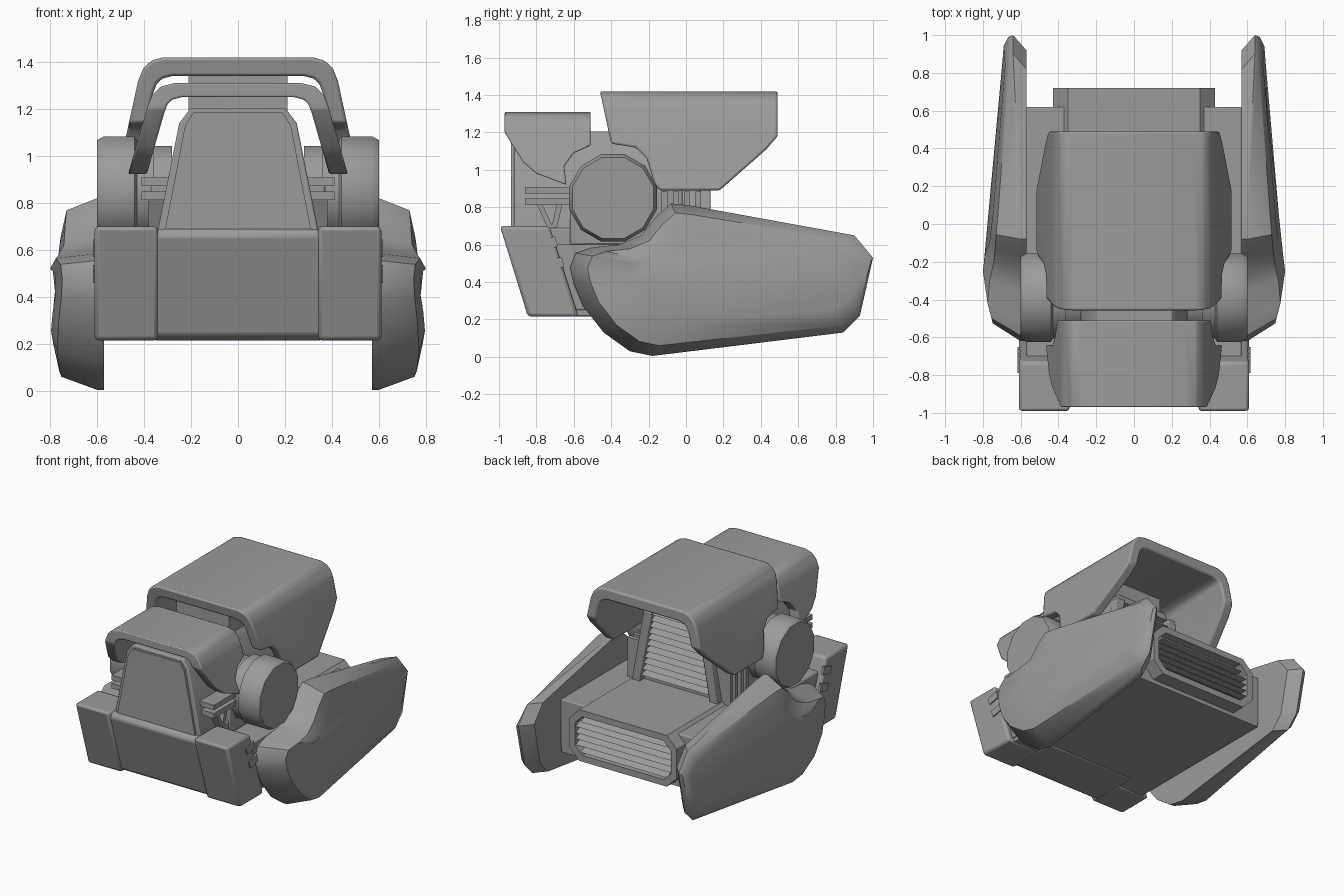
import bpy, bmesh, math
from mathutils import Vector

cube = bpy.data.objects.get("Cube")
if cube:
    bpy.data.objects.remove(cube, do_unlink=True)

grey = bpy.data.materials.new("plain grey")
grey.use_nodes = True
grey.diffuse_color = (0.33, 0.33, 0.33, 1)
grey.node_tree.nodes["Principled BSDF"].inputs["Base Color"].default_value = grey.diffuse_color


def finish(name, bm, bevel=0.0, segments=2, smooth=True):
    bmesh.ops.recalc_face_normals(bm, faces=bm.faces)
    mesh = bpy.data.meshes.new(name)
    bm.to_mesh(mesh)
    bm.free()
    mesh.materials.append(grey)
    ob = bpy.data.objects.new(name, mesh)
    bpy.context.scene.collection.objects.link(ob)
    if bevel:
        add_bevel(ob, bevel, segments)
    if smooth:
        soften(ob)
    return ob


def add_bevel(ob, width, segments=2):
    mod = ob.modifiers.new("edges", "BEVEL")
    mod.width, mod.segments = width, segments
    mod.limit_method, mod.angle_limit = "ANGLE", math.radians(28)


def soften(ob):
    bpy.ops.object.select_all(action="DESELECT")
    ob.select_set(True)
    bpy.context.view_layer.objects.active = ob
    bpy.ops.object.shade_smooth_by_angle(angle=math.radians(35))


def loft(name, loops, bevel=0.0, smooth=True):
    """Bridge equal-length closed loops and cap both ends."""
    bm = bmesh.new()
    rings = [[bm.verts.new(p) for p in loop] for loop in loops]
    n = len(rings[0])
    for a, b in zip(rings, rings[1:]):
        for i in range(n):
            j = (i + 1) % n
            bm.faces.new((a[i], a[j], b[j], b[i]))
    bm.faces.new(rings[0])
    bm.faces.new(rings[-1])
    return finish(name, bm, bevel, smooth=smooth)


def side_prism(name, profile, x0, x1, bevel=0.0):
    return loft(name, [[(x, y, z) for y, z in profile] for x in (x0, x1)], bevel)


def front_prism(name, profile, y0, y1, bevel=0.0):
    return loft(name, [[(x, y, z) for x, z in profile] for y in (y0, y1)], bevel)


def box(name, x, y, z, bevel=0.0):
    return side_prism(name, [(y[0], z[0]), (y[1], z[0]), (y[1], z[1]), (y[0], z[1])],
                      x[0], x[1], bevel)


def mirrored(ob):
    """Add the opposite side as its own object."""
    left_name = ob.name
    twin = ob.copy()
    twin.data = ob.data.copy()
    twin.name = "right_" + left_name
    ob.name = "left_" + left_name
    for v in twin.data.vertices:
        v.co.x = -v.co.x
    twin.data.flip_normals()
    bpy.context.scene.collection.objects.link(twin)


def hood(name, outer, inner, profile, bevel):
    """Arched shell trimmed to a side outline."""
    half = outer + inner[::-1]
    left = outer
    section = [(-x, z) for x, z in left[::-1]] + left + inner[::-1] + [(-x, z) for x, z in inner]
    ys = [p[0] for p in profile]
    shell = front_prism(name, section, min(ys) - 0.05, max(ys) + 0.05)
    cutter = side_prism("hood_cutter", profile, -1, 1)
    cutter.hide_render = True
    mod = shell.modifiers.new("trim", "BOOLEAN")
    mod.operation, mod.solver, mod.object = "INTERSECT", "EXACT", cutter
    graph = bpy.context.evaluated_depsgraph_get()
    old = shell.data
    trimmed = bpy.data.meshes.new_from_object(shell.evaluated_get(graph))
    shell.modifiers.clear()
    shell.data = trimmed
    bpy.data.meshes.remove(old)
    bpy.data.objects.remove(cutter, do_unlink=True)
    add_bevel(shell, bevel)
    soften(shell)


# Two arched covers over the cabin
hood("rear_hood",
     [(0.32, 1.42), (0.37, 1.405), (0.405, 1.37), (0.425, 1.32), (0.53, 0.84)],
     [(0.28, 1.34), (0.32, 1.33), (0.345, 1.31), (0.36, 1.27), (0.46, 0.84)],
     [(-0.46, 1.42), (0.49, 1.42), (0.49, 1.18), (0.43, 1.11), (0.18, 0.89),
      (-0.14, 0.89), (-0.17, 0.93), (-0.21, 1.06), (-0.27, 1.12), (-0.40, 1.14)], 0.012)
hood("front_hood",
     [(0.27, 1.31), (0.33, 1.295), (0.365, 1.26), (0.385, 1.21), (0.48, 0.88)],
     [(0.24, 1.25), (0.28, 1.24), (0.30, 1.22), (0.315, 1.18), (0.40, 0.88)],
     [(-0.97, 1.31), (-0.51, 1.31), (-0.51, 1.13), (-0.60, 1.09), (-0.65, 1.02),
      (-0.64, 0.92), (-0.80, 0.98), (-0.87, 1.04), (-0.97, 1.20)], 0.008)

# Tapered cabin with a raised front plate and a roof spine
cabin = [(-0.345, 0.60), (0.345, 0.60), (0.34, 0.69), (0.25, 1.14), (0.20, 1.205),
         (-0.20, 1.205), (-0.25, 1.14), (-0.34, 0.69)]
front_prism("cabin", cabin, -0.92, 0.08, 0.008)
front_prism("cabin_front_plate", [(-0.31, 0.69), (0.31, 0.69), (0.225, 1.13), (0.19, 1.185),
            (-0.19, 1.185), (-0.225, 1.13)], -0.935, -0.91)
box("roof_spine", (-0.21, 0.21), (-0.40, 0.02), (1.15, 1.345))

# Rear cabin grille with frame rails and slats
for i in range(11):
    z = 0.66 + i * 0.046
    w = 0.275 - (z - 0.66) * 0.2
    side_prism("cabin_grille_slat", [(0.07, z), (0.125, z + 0.004), (0.07, z + 0.03)], -w, w)
mirrored(front_prism("cabin_grille_rail", [(0.28, 0.61), (0.345, 0.61), (0.25, 1.14),
                     (0.185, 1.14)], 0.05, 0.13, 0.006))

# Lower hull with an eight-sided rear
side_prism("front_hull", [(-0.97, 0.66), (-0.95, 0.69), (-0.52, 0.69), (-0.45, 0.62),
           (-0.45, 0.215), (-0.80, 0.215), (-0.84, 0.24)], -0.36, 0.36, 0.012)


def octagon(w, z0, z1, c):
    pts = [(w - c, z0), (w, z0 + c), (w, z1 - c), (w - c, z1)]
    return pts + [(-x, z) for x, z in pts[::-1]]


def ring(w, z0, z1, c, y):
    return [(x, y, z) for x, z in octagon(w, z0, z1, c)]


loft("rear_hull", [ring(0.43, 0.23, 0.62, 0.08, -0.55), ring(0.43, 0.25, 0.62, 0.08, 0.72),
                   ring(0.385, 0.295, 0.575, 0.06, 0.72), ring(0.385, 0.295, 0.575, 0.06, 0.66)],
     smooth=False)
for i in range(6):
    z = 0.305 + i * 0.044
    w = 0.345 if i in (0, 5) else 0.385
    side_prism("rear_grille_slat", [(0.655, z), (0.71, z + 0.004), (0.655, z + 0.032)], -w, w)
mirrored(box("hull_side", (0.34, 0.57), (-0.72, 0.62), (0.25, 0.60), 0.008))
box("belly", (-0.56, 0.56), (-0.60, 0.62), (0.22, 0.30))

# Slanted front corner blocks with side vents
mirrored(side_prism("corner_block", [(-0.995, 0.70), (-0.73, 0.70), (-0.575, 0.215),
                    (-0.845, 0.215)], 0.34, 0.61, 0.018))
for dy, dz in ((0, 0), (0.035, -0.11)):
    mirrored(side_prism("corner_vent", [(-0.79 + dy, 0.62 + dz), (-0.70 + dy, 0.645 + dz),
                        (-0.685 + dy, 0.59 + dz), (-0.77 + dy, 0.57 + dz)], 0.60, 0.617))

# Round shoulder joints: collar, drum and chamfered cap
def circle(x, r, n=12):
    return [(x, -0.39 + r * math.cos(math.tau * (i + 0.5) / n),
             0.85 + r * math.sin(math.tau * (i + 0.5) / n)) for i in range(n)]


mirrored(loft("shoulder_joint", [circle(0.28, 0.20), circle(0.36, 0.20), circle(0.36, 0.225),
         circle(0.43, 0.225), circle(0.44, 0.242), circle(0.57, 0.242), circle(0.60, 0.225)]))

# Small brackets ahead of the joints and fins behind them
for z in (0.83, 0.89):
    mirrored(box("bracket_bar", (0.28, 0.41), (-0.86, -0.58), (z - 0.018, z + 0.018)))
for y in (-0.80, -0.69):
    s = 0.06 if y < -0.75 else -0.03
    mirrored(side_prism("bracket_strut", [(y, 0.82), (y + 0.03, 0.82), (y + 0.03 + s, 0.69),
                        (y + s, 0.69)], 0.30, 0.38))
mirrored(box("joint_mount", (0.24, 0.37), (-0.62, -0.02), (0.60, 0.90), 0.01))
for i in range(4):
    y = -0.13 + i * 0.06
    mirrored(box("cooling_fin", (0.25, 0.41), (y, y + 0.03), (0.60, 0.885)))

# Domed side skirts
outline = [(-0.62, 0.48), (-0.59, 0.555), (-0.50, 0.585), (-0.36, 0.60), (-0.24, 0.65),
           (-0.16, 0.75), (-0.08, 0.82), (0.02, 0.81), (0.90, 0.65), (1.0, 0.53),
           (0.93, 0.22), (0.84, 0.13), (-0.18, 0.005), (-0.30, 0.03), (-0.44, 0.13),
           (-0.55, 0.27), (-0.60, 0.39)]


def skirt_loop(kind):
    pts = []
    for y, z in outline:
        crest = 0.80 - 0.073 * (y + 0.5) - max(0, -0.5 - y) * 0.3
        rear = y > 0.8
        if kind == "inner":
            p = (0.57, y - 0.08 if rear else y, z)
        elif kind == "rim":
            p = (0.64 if rear else 0.60, y, z)
        else:
            k = 0.13 if kind == "slope" else 0.42
            ny = y - (0.01 if kind == "slope" else 0.06) if rear else y + (0.1 - y) * k
            x = crest - (0.025 if kind == "slope" else 0) - (0.015 if z > 0.6 else 0)
            p = (x, ny, z + (0.43 - z) * k)
        pts.append(p)
    return pts


mirrored(loft("side_skirt", [skirt_loop(k) for k in ("inner", "rim", "slope", "crest")]))
